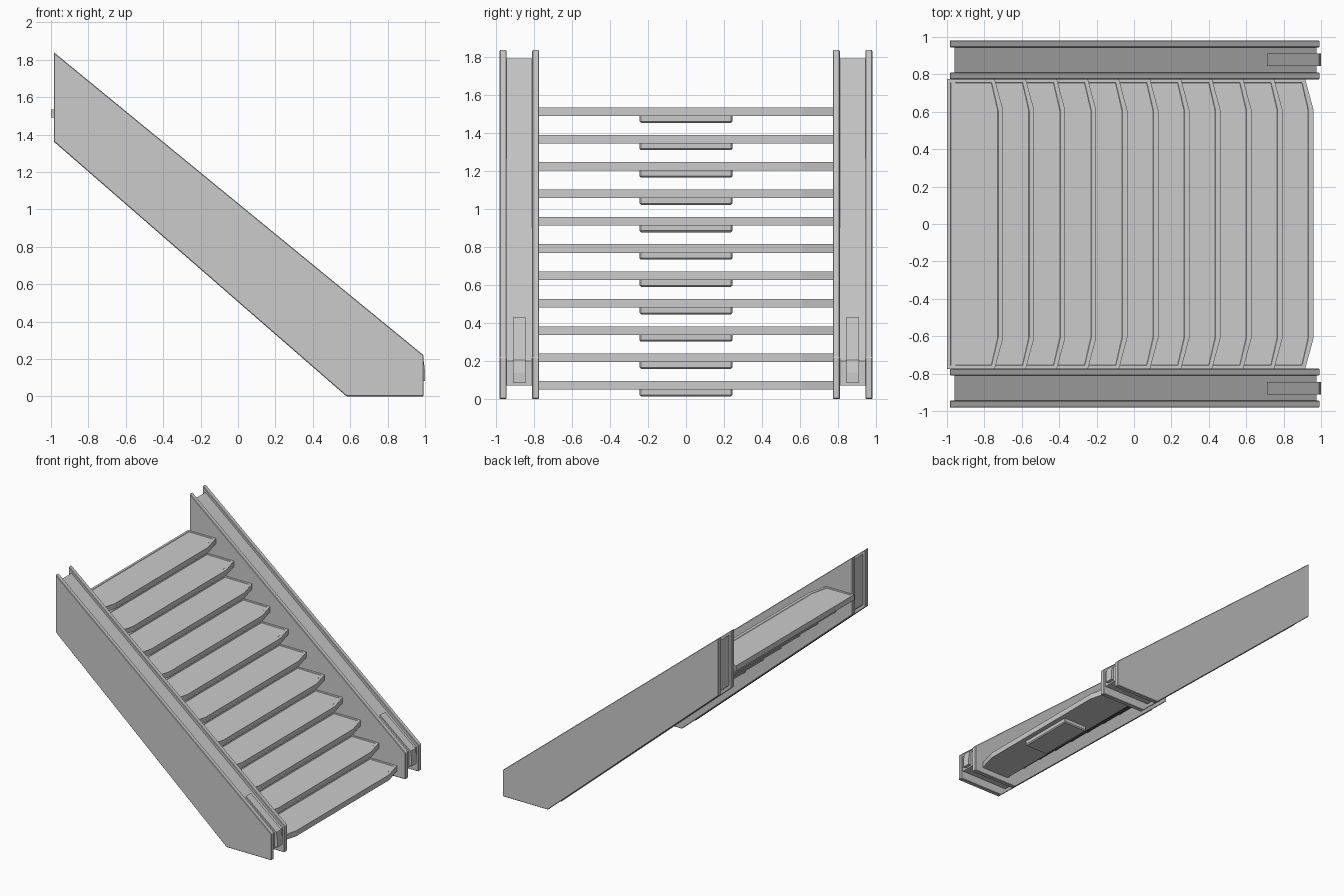
import bpy, bmesh

if "Cube" in bpy.data.objects:
    bpy.data.objects.remove(bpy.data.objects["Cube"])

def prism(name, pts, lo, hi, axis, bevel=0.0, inset=0.0, sink=0.0):
    """Extrude a 2D profile along y (xz profile) or z (xy profile)."""
    bm = bmesh.new()
    put = (lambda a, b, t: (a, t, b)) if axis == 'y' else (lambda a, b, t: (a, b, t))
    low = [bm.verts.new(put(a, b, lo)) for a, b in pts]
    top = [bm.verts.new(put(a, b, hi)) for a, b in pts]
    n = len(pts)
    bm.faces.new(low[::-1])
    cap = bm.faces.new(top)
    for i in range(n):
        j = (i + 1) % n
        bm.faces.new((low[i], low[j], top[j], top[i]))
    bmesh.ops.recalc_face_normals(bm, faces=bm.faces[:])
    if inset:
        bmesh.ops.inset_region(bm, faces=[cap], thickness=inset, depth=0)
        inner = bmesh.ops.inset_region(bm, faces=[cap], thickness=0.003, depth=0)
        for v in cap.verts:
            v.co.z -= sink
    me = bpy.data.meshes.new(name)
    bm.to_mesh(me)
    bm.free()
    ob = bpy.data.objects.new(name, me)
    bpy.context.collection.objects.link(ob)
    if bevel:
        m = ob.modifiers.new("edge_bevel", 'BEVEL')
        m.width, m.segments = bevel, 1
    return ob

# Side profiles (x, z)
plate = [(-0.985, 1.84), (-0.985, 1.362), (0.58, 0), (0.992, 0), (0.992, 0.22)]
core = [(-0.96, 1.793), (-0.96, 1.375), (0.54, 0.07), (0.975, 0.07), (0.975, 0.2)]
strip = [(0.71, 0.432), (0.71, 0.38), (0.95, 0.18), (0.95, 0.083),
         (1.0, 0.083), (1.0, 0.14), (0.99, 0.206)]

# Stringers: two plates around a recessed core, with a strip at the foot
for side, s in (("left", -1), ("right", 1)):
    def span(name, pts, a, b, bevel=0.0):
        prism(f"{side}_{name}", pts, min(s * a, s * b), max(s * a, s * b), 'y', bevel)
    span("inner_stringer_plate", plate, 0.773, 0.81, 0.004)
    span("outer_stringer_plate", plate, 0.945, 0.982, 0.004)
    span("stringer_core", core, 0.805, 0.95)
    span("foot_strip", strip, 0.846, 0.912)

# Treads with clipped front corners and a support pad underneath
for i in range(11):
    f, z = 0.96 - 0.166 * i, 0.05 + 0.144 * i
    tread = [(f - 0.3, -0.776), (f - 0.045, -0.776), (f, -0.61),
             (f, 0.61), (f - 0.045, 0.776), (f - 0.3, 0.776)]
    prism(f"tread_{i + 1}", tread, z, z + 0.045, 'z', inset=0.026, sink=0.003)
    pad = [(f - 0.26, -0.245), (f - 0.04, -0.245), (f - 0.04, 0.245), (f - 0.26, 0.245)]
    prism(f"tread_pad_{i + 1}", pad, z - 0.036, z + 0.008, 'z', bevel=0.008)
